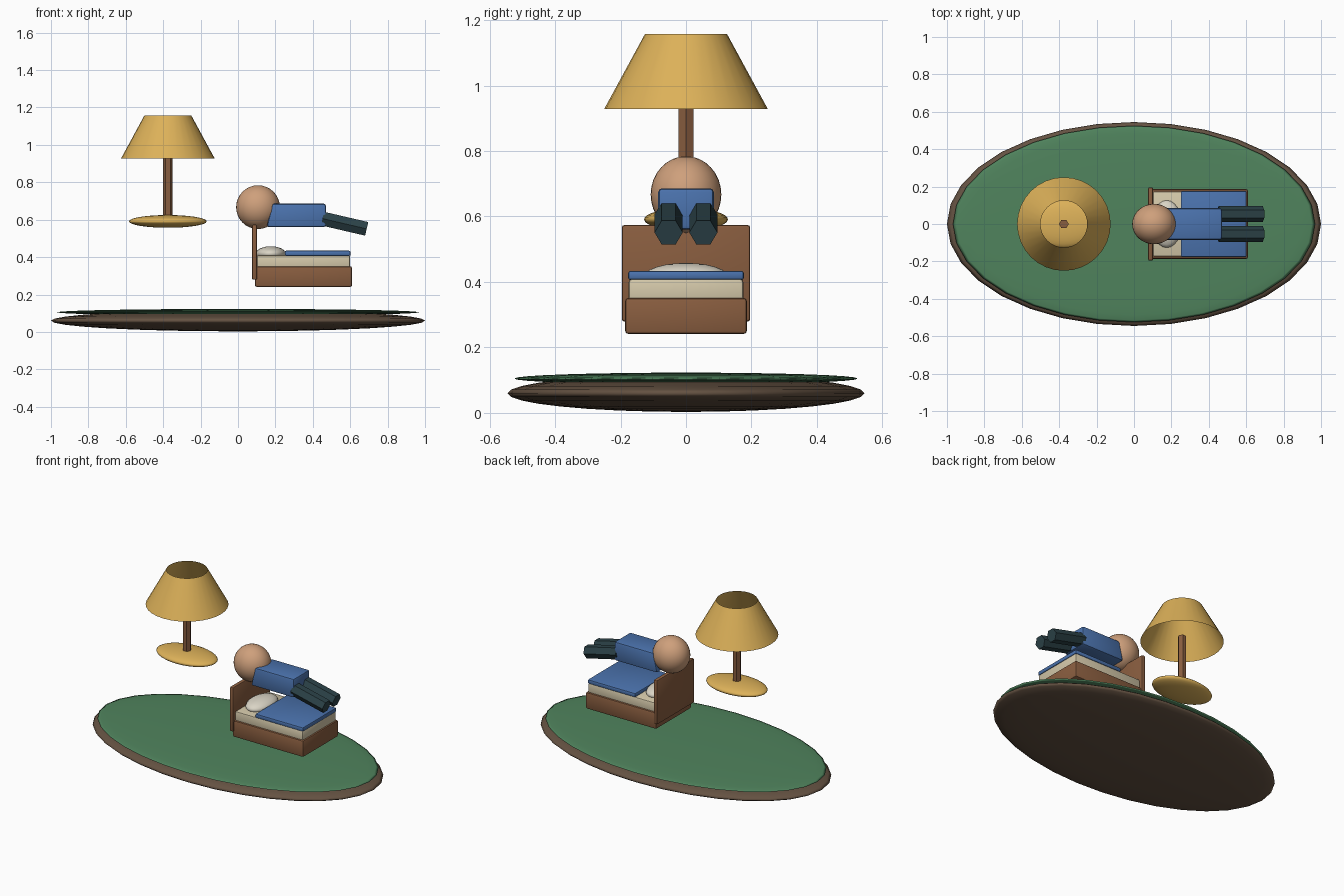
import bpy, bmesh, math
from mathutils import Vector

if "Cube" in bpy.data.objects:
    bpy.data.objects.remove(bpy.data.objects["Cube"])


def mat(name, col):
    m = bpy.data.materials.new(name)
    m.diffuse_color = (*col, 1)
    m.use_nodes = True
    m.node_tree.nodes["Principled BSDF"].inputs["Base Color"].default_value = m.diffuse_color
    return m


GRASS = mat("green", (0.08, 0.23, 0.11))
EARTH = mat("earth", (0.13, 0.085, 0.055))
GOLD = mat("gold", (0.72, 0.44, 0.10))
WOOD = mat("wood", (0.25, 0.11, 0.05))
LINEN = mat("linen", (0.66, 0.58, 0.40))
PILLOW = mat("pillow", (0.70, 0.66, 0.56))
BLUE = mat("blue", (0.07, 0.17, 0.42))
SKIN = mat("skin", (0.62, 0.35, 0.20))
DARK = mat("dark", (0.025, 0.055, 0.065))


def finish(bm, name, m, smooth=None):
    bmesh.ops.recalc_face_normals(bm, faces=bm.faces)
    me = bpy.data.meshes.new(name)
    bm.to_mesh(me)
    bm.free()
    me.materials.append(m)
    ob = bpy.data.objects.new(name, me)
    bpy.context.collection.objects.link(ob)
    if smooth:
        bpy.context.view_layer.objects.active = ob
        ob.select_set(True)
        bpy.ops.object.shade_smooth_by_angle(angle=math.radians(smooth))
        ob.select_set(False)
    return ob


def ellipsoid(name, c, r, m, segs=32, rings=16):
    bm = bmesh.new()
    bmesh.ops.create_uvsphere(bm, u_segments=segs, v_segments=rings, radius=1)
    for v in bm.verts:
        v.co = Vector(c) + Vector([a * b for a, b in zip(v.co, r)])
    return finish(bm, name, m, 180)


def box(name, lo, hi, m, bevel, slant=0):
    # slant moves the top edge of the low-x end inward
    bm = bmesh.new()
    bmesh.ops.create_cube(bm, size=1)
    for v in bm.verts:
        top, left = v.co.z > 0, v.co.x < 0
        v.co = Vector([l + (h - l) * (p + 0.5) for l, h, p in zip(lo, hi, v.co)])
        if top and left:
            v.co.x += slant
    bmesh.ops.bevel(bm, geom=bm.edges[:], offset=bevel, segments=2,
                    profile=0.5, affect='EDGES')
    return finish(bm, name, m, 40)


def tube(name, a, b, r1, r2, n, m, u, caps=True, smooth=None):
    # straight tube from a to b, with a corner pointing along u
    a, b, u = Vector(a), Vector(b), Vector(u)
    w = (b - a).normalized().cross(u)
    bm = bmesh.new()
    rings = []
    for c, r in ((a, r1), (b, r2)):
        rings.append([bm.verts.new(c + r * (u * math.cos(t) + w * math.sin(t)))
                      for t in (2 * math.pi * i / n for i in range(n))])
    for i in range(n):
        j = (i + 1) % n
        bm.faces.new((rings[0][i], rings[0][j], rings[1][j], rings[1][i]))
    if caps:
        bm.faces.new(rings[0][::-1])
        bm.faces.new(rings[1])
    return finish(bm, name, m, smooth)


# floating ground
ellipsoid("ground_base", (0, 0, 0.06), (1, 0.545, 0.057), EARTH)
ellipsoid("grass_top", (0, 0, 0.105), (0.968, 0.525, 0.018), GRASS)

# lamp
LX = -0.375
ellipsoid("lamp_base", (LX, 0, 0.591), (0.208, 0.128, 0.034), GOLD)
tube("lamp_stem", (LX, 0, 0.59), (LX, 0, 0.96), 0.026, 0.026, 6, WOOD, (1, 0, 0))
tube("lamp_shade", (LX, 0, 0.928), (LX, 0, 1.158), 0.25, 0.125, 32, GOLD,
     (1, 0, 0), caps=False, smooth=40)

# bed
box("bed_frame", (0.09, -0.186, 0.241), (0.61, 0.186, 0.351), WOOD, 0.01)
box("mattress", (0.10, -0.175, 0.33), (0.60, 0.175, 0.41), LINEN, 0.01)
box("headboard", (0.075, -0.196, 0.279), (0.102, 0.196, 0.574), WOOD, 0.008)
box("blanket", (0.25, -0.177, 0.406), (0.602, 0.177, 0.434), BLUE, 0.008)
ellipsoid("pillow", (0.175, 0, 0.418), (0.08, 0.127, 0.04), PILLOW, 24, 12)

# floating sleeper
ellipsoid("head", (0.107, 0, 0.667), (0.117, 0.108, 0.117), SKIN)
box("torso", (0.153, -0.085, 0.56), (0.47, 0.085, 0.686), BLUE, 0.012, 0.03)
for side, name in ((-1, "near_leg"), (1, "far_leg")):
    y = side * 0.053
    tube(name, (0.452, y, 0.606), (0.688, y, 0.551), 0.043, 0.043, 6, DARK, (0, 1, 0))
